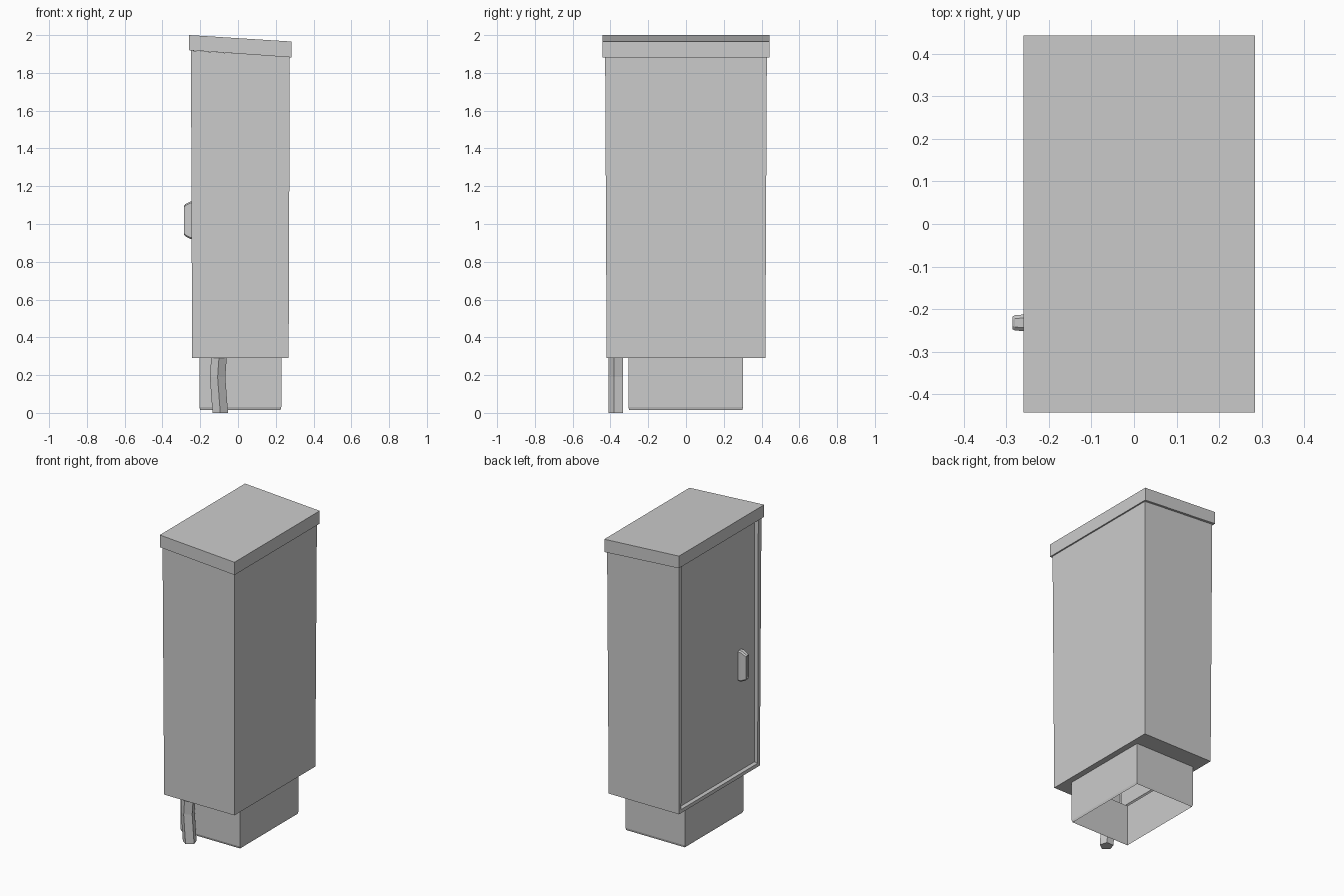
import bpy, bmesh, math
from mathutils import Vector

if "Cube" in bpy.data.objects:
    bpy.data.objects.remove(bpy.data.objects["Cube"])


def loft(name, rings, caps=(False, False), edit=None):
    """Skin equal-sized rings of points; optionally cap either end."""
    bm = bmesh.new()
    vs = [[bm.verts.new(p) for p in r] for r in rings]
    n = len(rings[0])
    for a, b in zip(vs, vs[1:]):
        for j in range(n):
            k = (j + 1) % n
            bm.faces.new((a[j], a[k], b[k], b[j]))
    if caps[0]:
        bm.faces.new(vs[0][::-1])
    if caps[1]:
        bm.faces.new(vs[-1])
    if all(caps):
        bmesh.ops.recalc_face_normals(bm, faces=bm.faces[:])
    if edit:
        edit(bm)
    me = bpy.data.meshes.new(name)
    bm.to_mesh(me)
    bm.free()
    ob = bpy.data.objects.new(name, me)
    bpy.context.collection.objects.link(ob)
    return ob


def rect(x0, x1, y0, y1, z_left, z_right=None):
    """Counter-clockwise rectangle, optionally sloping from left to right."""
    zr = z_left if z_right is None else z_right
    return [(x0, y0, z_left), (x1, y0, zr), (x1, y1, zr), (x0, y1, z_left)]


def facing_left(bm):
    """The face pointing most directly to -x."""
    bm.normal_update()
    return max((f for f in bm.faces if f.normal.x < -0.9), key=lambda f: f.calc_area() - f.calc_center_median().x)


# hollow plinth, open underneath
loft("plinth", [
    rect(-0.200, 0.225, -0.300, 0.298, 0.015),
    rect(-0.205, 0.229, -0.305, 0.302, 0.030),
    rect(-0.205, 0.229, -0.305, 0.302, 0.290),
])


# cabinet shell with a door recessed into the left face
def door(bm):
    f = facing_left(bm)
    bmesh.ops.inset_region(bm, faces=[f], thickness=0.033)
    bmesh.ops.inset_region(bm, faces=[f], thickness=0.014, depth=-0.016)


loft("cabinet_body", [
    rect(-0.205, 0.229, -0.305, 0.302, 0.290),
    rect(-0.243, 0.268, -0.420, 0.420, 0.290),
    rect(-0.249, 0.274, -0.428, 0.428, 1.918, 1.884),
], edit=door)

# sloping lid
loft("lid", [
    rect(-0.259, 0.284, -0.442, 0.443, 1.920, 1.882),
    rect(-0.259, 0.284, -0.442, 0.443, 2.000, 1.966),
], caps=(True, True))


# door handle with a shallow grip recess
def grip(bm):
    f = min((f for f in bm.faces), key=lambda f: f.calc_center_median().x)
    bmesh.ops.inset_region(bm, faces=[f], thickness=0.006)
    bmesh.ops.inset_region(bm, faces=[f], thickness=0.003, depth=-0.006)


def handle_ring(x, half_y, half_z):
    cy, cz, c = -0.232, 1.02, 0.008
    pts = [(-half_y, -half_z + c), (-half_y + c, -half_z), (half_y - c, -half_z), (half_y, -half_z + c)]
    pts += [(-a, -b) for a, b in pts]
    return [(x, cy + a, cz + b) for a, b in pts]


loft("door_handle", [
    handle_ring(-0.225, 0.020, 0.100),
    handle_ring(-0.250, 0.020, 0.100),
    handle_ring(-0.279, 0.018, 0.085),
    handle_ring(-0.285, 0.015, 0.078),
], caps=(True, True), edit=grip)


# bent five-sided cable beside the plinth
def pentagon(cx, cy, z, r=0.043):
    ang = [math.radians(270 + 72 * i) for i in range(5)]
    return [(cx + r * math.cos(a), cy + r * math.sin(a), z) for a in ang]


cable = loft("cable", [
    pentagon(-0.094, -0.367, 0.0),
    pentagon(-0.108, -0.367, 0.19),
    pentagon(-0.101, -0.367, 0.29),
], caps=(True, True))
